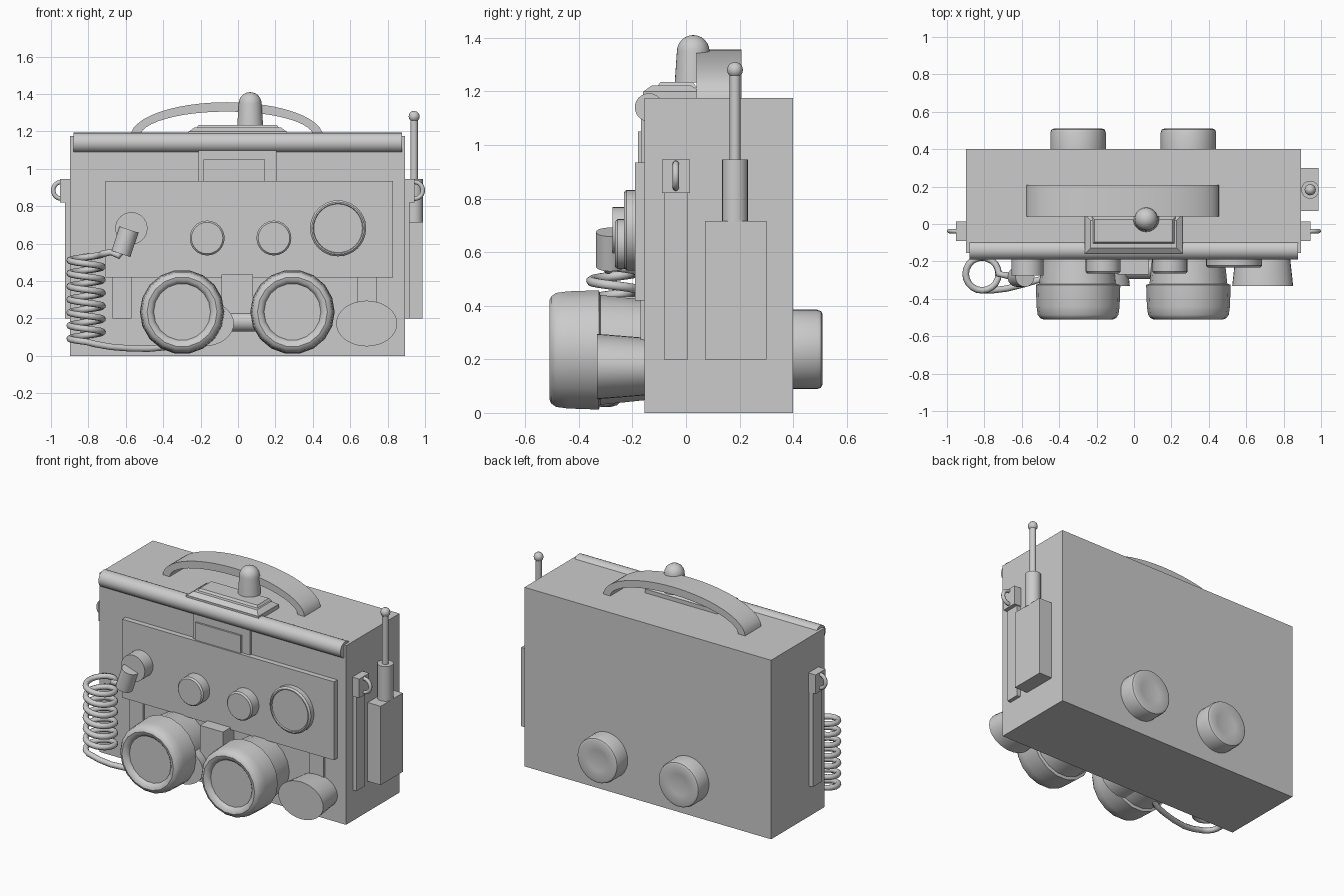
import bpy, bmesh, math
from mathutils import Matrix, Vector

if "Cube" in bpy.data.objects:
    bpy.data.objects.remove(bpy.data.objects["Cube"])

grey = bpy.data.materials.new("plain grey")
grey.diffuse_color = (0.6, 0.6, 0.6, 1)
grey.use_nodes = True
grey.node_tree.nodes["Principled BSDF"].inputs["Base Color"].default_value = grey.diffuse_color
C = -0.004          # symmetry line of the case


def finish(name, bm, angle=35):
    bmesh.ops.recalc_face_normals(bm, faces=bm.faces)
    me = bpy.data.meshes.new(name)
    bm.to_mesh(me)
    bm.free()
    me.materials.append(grey)
    me.shade_smooth()
    me.set_sharp_from_angle(angle=math.radians(angle))
    ob = bpy.data.objects.new(name, me)
    bpy.context.collection.objects.link(ob)
    return ob


def box(name, x0, x1, y0, y1, z0, z1, taper=0.0):
    """Box given by its limits; taper draws the top in on all sides."""
    bm = bmesh.new()
    bmesh.ops.create_cube(bm, size=1)
    for v in bm.verts:
        t = taper if v.co.z > 0 else 0
        v.co = ((x1 - t) if v.co.x > 0 else (x0 + t),
                (y1 - t) if v.co.y > 0 else (y0 + t),
                z1 if v.co.z > 0 else z0)
    return finish(name, bm)


def lathe(name, profile, loc, direction, n=32, squash=1.0):
    """Revolve (radius, height) points round an axis; squash flattens local y."""
    bm = bmesh.new()
    rings = []
    for r, h in profile:
        if r == 0:
            rings.append([bm.verts.new((0, 0, h))])
        else:
            rings.append([bm.verts.new((r * math.cos(2 * math.pi * i / n),
                                        squash * r * math.sin(2 * math.pi * i / n), h))
                          for i in range(n)])
    for a, b in zip(rings, rings[1:]):
        for i in range(n):
            j = (i + 1) % n
            if len(a) == 1:
                bm.faces.new((a[0], b[i], b[j]))
            elif len(b) == 1:
                bm.faces.new((a[i], a[j], b[0]))
            else:
                bm.faces.new((a[i], a[j], b[j], b[i]))
    for ring in (rings[0], rings[-1]):
        if len(ring) > 1:
            bm.faces.new(ring)
    d = Vector(direction).normalized()
    if d == Vector((0, -1, 0)):
        rot = Matrix.Rotation(math.pi / 2, 4, 'X')
    else:
        rot = d.to_track_quat('Z', 'Y').to_matrix().to_4x4()
    bm.transform(Matrix.Translation(loc) @ rot)
    return finish(name, bm)


def rod(name, a, b, r, n=24):
    a, b = Vector(a), Vector(b)
    return lathe(name, [(r, 0), (r, (b - a).length)], a, b - a, n)


FRONT, BACK, UP = (0, -1, 0), (0, 1, 0), (0, 0, 1)

# case, roll along the front top edge, control panel
box("case", -0.898, 0.893, -0.155, 0.4, 0, 1.175)
rod("front_roll", (-0.88, -0.138, 1.14), (0.877, -0.138, 1.14), 0.053)
box("control_panel", -0.708, 0.83, -0.19, -0.15, 0.42, 0.935)
box("upper_plate", -0.21, 0.205, -0.168, -0.15, 0.93, 1.12)
box("upper_window", -0.185, 0.145, -0.18, -0.16, 0.935, 1.05)
for s in (-1, 1):
    x = C + 0.69 * s - 0.0
    x = -0.62 if s < 0 else 0.69
    box("lower_strip", x - 0.05, x + 0.05, -0.17, -0.15, 0.2, 0.42)

# carrying handle: elliptical band
bm = bmesh.new()
N, prev = 24, None
sections = []
for i in range(N + 1):
    a = math.pi * i / N
    c, s = math.cos(a), math.sin(a)
    sections.append([bm.verts.new((-0.06 + rx * c, y, 1.172 + rz * s))
                     for rx, rz, y in ((0.515, 0.184, 0.04), (0.515, 0.184, 0.208),
                                       (0.465, 0.134, 0.208), (0.465, 0.134, 0.04))])
for a, b in zip(sections, sections[1:]):
    for k in range(4):
        bm.faces.new((a[k], a[(k + 1) % 4], b[(k + 1) % 4], b[k]))
bm.faces.new(sections[0])
bm.faces.new(sections[-1])
finish("carrying_handle", bm)

# beacon on a stepped base
box("beacon_base", -0.265, 0.262, -0.16, 0.052, 1.17, 1.2)
box("beacon_base_slope", -0.262, 0.258, -0.158, 0.05, 1.2, 1.222, 0.03)
box("beacon_base_top", -0.225, 0.222, -0.11, 0.04, 1.215, 1.235, 0.015)
dome = [(0.069, 0), (0.061, 0.115)]
dome += [(0.061 * math.cos(math.radians(t)), 0.115 + 0.061 * math.sin(math.radians(t)))
         for t in range(15, 90, 15)] + [(0, 0.176)]
lathe("beacon", dome, (0.065, 0.027, 1.234), UP)

# large twin lens barrels on the front, round feet on the back
barrel = [(0.19, 0.15), (0.208, 0.32), (0.226, 0.325), (0.222, 0.44), (0.216, 0.485),
          (0.203, 0.503), (0.187, 0.51), (0.168, 0.505), (0.154, 0.49), (0.15, 0.475), (0, 0.475)]
foot = [(0.148, 0), (0.148, 0.09), (0.143, 0.104), (0.13, 0.11), (0.07, 0.1), (0, 0.096)]
for s, side in ((-1, "left"), (1, "right")):
    x = C + 0.295 * s
    lathe("lens_barrel_" + side, barrel, (x, 0, 0.235), FRONT, 18)
    lathe("lens_glass_" + side, [(0.153, 0.46), (0.153, 0.482), (0, 0.482)], (x, 0, 0.235), FRONT)
    lathe("back_foot_" + side, foot, (x, 0.4, 0.237), BACK)

# oval cups, lens bridge and centre block
for x, name in ((-0.185, "oval_cup_left"), (0.688, "oval_cup_right")):
    lathe(name, [(0.142, 0.15), (0.145, 0.168), (0.163, 0.332)], (x, 0, 0.173), FRONT, 32, 0.75)
rod("lens_bridge", (-0.2, -0.24, 0.183), (0.2, -0.24, 0.183), 0.053)
box("centre_block", -0.087, 0.08, -0.27, -0.15, 0.22, 0.435)

# knobs and dial on the panel
for x in (-0.165, 0.192):
    lathe("knob", [(0.093, 0.18), (0.093, 0.255), (0.084, 0.265)], (x, 0, 0.63), FRONT)
lathe("dial", [(0.15, 0.18), (0.15, 0.222), (0.14, 0.232), (0.133, 0.232), (0.13, 0.224), (0, 0.224)],
      (0.535, 0, 0.682), FRONT)
lathe("cord_socket", [(0.086, 0.18), (0.086, 0.275)], (-0.57, 0, 0.682), FRONT)
rod("cord_plug", (-0.583, -0.283, 0.675), (-0.626, -0.283, 0.545), 0.053)

# coiled cord
cx, cy, R, turns = -0.812, -0.267, 0.088, 6.75
pts = [(-0.62, -0.283, 0.56), (-0.64, -0.29, 0.535), (-0.68, -0.275, 0.555)]
steps = int(turns * 20)
for i in range(steps + 1):
    t = 2 * math.pi * i / 20
    pts.append((cx + R * math.cos(t), cy + R * math.sin(t), 0.545 - 0.47 * i / steps))
pts += [(-0.76, -0.355, 0.062), (-0.68, -0.345, 0.048), (-0.58, -0.32, 0.04),
        (-0.48, -0.29, 0.038), (-0.4, -0.265, 0.045), (-0.34, -0.24, 0.07)]
cu = bpy.data.curves.new("coiled_cord", 'CURVE')
cu.dimensions = '3D'
cu.bevel_depth = 0.018
cu.bevel_resolution = 2
cu.use_fill_caps = True
sp = cu.splines.new('POLY')
sp.points.add(len(pts) - 1)
for p, co in zip(sp.points, pts):
    p.co = (*co, 1)
    p.radius = 1
sp.use_smooth = True
cu.materials.append(grey)
cord = bpy.data.objects.new("coiled_cord", cu)
bpy.context.collection.objects.link(cord)

# side rails with strap clips and rings
for s, side in ((-1, "left"), (1, "right")):
    def span(a, b):
        return sorted((C + s * a, C + s * b))
    box("side_rail_" + side, *span(0.88, 0.922), -0.082, 0.008, 0.2, 0.84)
    box("strap_clip_" + side, *span(0.88, 0.947), -0.09, 0.014, 0.82, 0.945)
    bm = bmesh.new()
    n, m = 24, 8
    g = [[bm.verts.new((s * 0.943 + (0.045 + 0.012 * math.cos(v)) * math.cos(u),
                        -0.038 + 0.012 * math.sin(v),
                        0.885 + (0.045 + 0.012 * math.cos(v)) * math.sin(u)))
          for v in (2 * math.pi * j / m for j in range(m))]
         for u in (2 * math.pi * i / n for i in range(n))]
    for i in range(n):
        for j in range(m):
            k, l = (i + 1) % n, (j + 1) % m
            bm.faces.new((g[i][j], g[k][j], g[k][l], g[i][l]))
    finish("strap_ring_" + side, bm, 60)

# radio pack with antenna on the right side
box("radio_pack", 0.88, 0.987, 0.07, 0.3, 0.2, 0.717)
lathe("antenna_base", [(0.048, 0), (0.048, 0.232)], (0.942, 0.183, 0.713), UP, 24)
lathe("antenna_rod", [(0.02, 0), (0.02, 0.33)], (0.942, 0.183, 0.94), UP, 16)
ball = [(0, -0.03)] + [(0.03 * math.cos(math.radians(t)), 0.03 * math.sin(math.radians(t)))
                       for t in range(-60, 61, 30)] + [(0, 0.03)]
lathe("antenna_tip", ball, (0.942, 0.183, 1.28), UP, 12)
